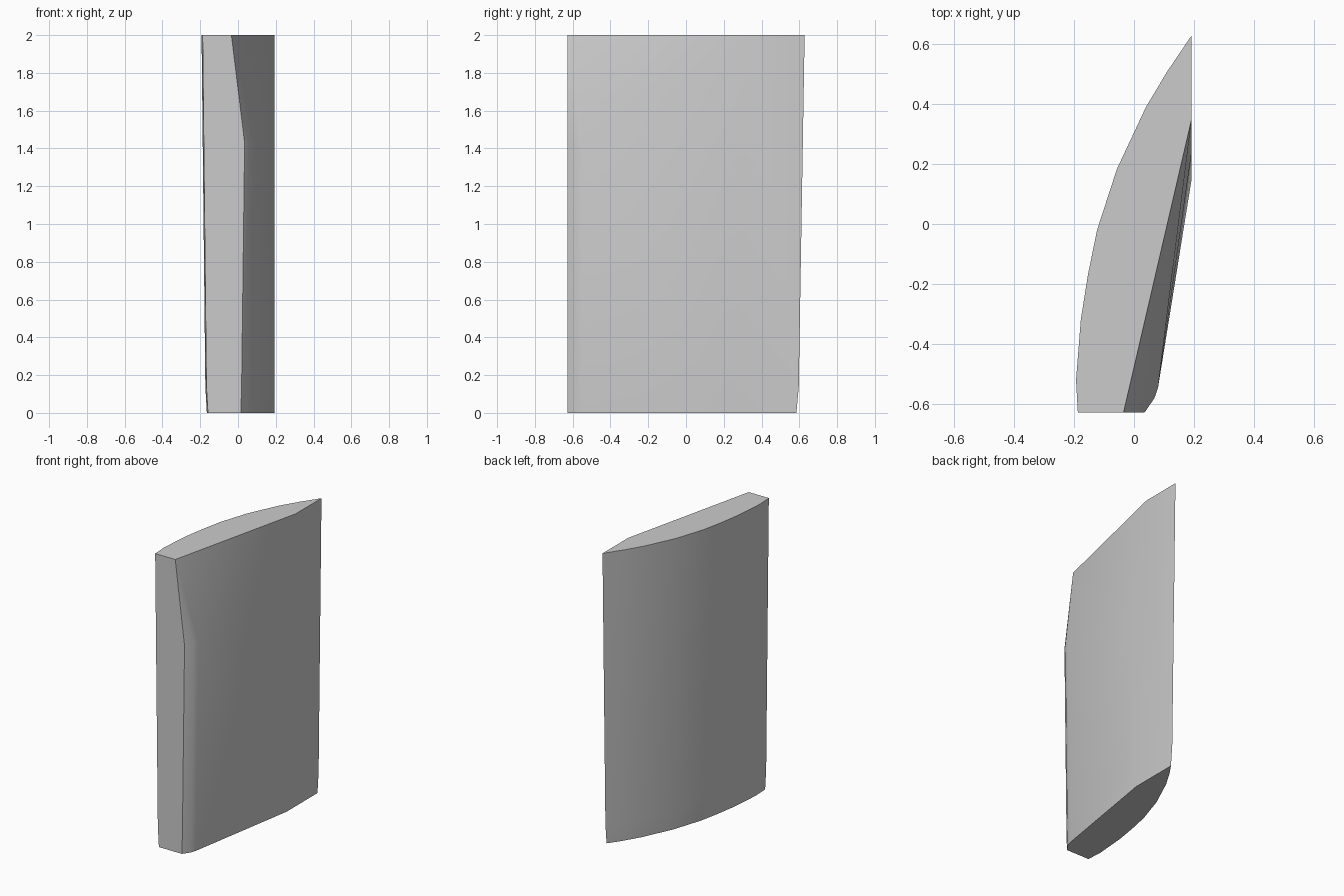
import bpy, bmesh, math

cube = bpy.data.objects.get("Cube")
if cube:
    bpy.data.objects.remove(cube, do_unlink=True)

FRONT = -0.628   # flat front plane
SIDE = 0.192     # flat plane on the left side

# Plain grey material
grey = bpy.data.materials.new("plain_grey")
grey.use_nodes = True
colour = (0.6, 0.6, 0.6, 1)
grey.diffuse_color = colour
grey.node_tree.nodes["Principled BSDF"].inputs["Base Color"].default_value = colour

# Curved side in plan, from the front edge to the rear edge
curve = [(-0.187, FRONT), (-0.193, -0.52), (-0.177, -0.317), (-0.153, -0.167),
         (-0.123, -0.02), (-0.057, 0.183), (0.04, 0.39), (0.11, 0.507)]


def curved_ring(z, inset):
    """Curved side at one height, moved inward and clipped by the flat side."""
    ring = [(x + inset, y, z) for x, y in curve]
    ring.append((SIDE, 0.628 - 1.55 * inset, z))
    return ring


def edge_ring(z, x):
    """Rounded front corner of the flat side at one height."""
    return [(x, FRONT, z), (x + 0.033, -0.58, z), (x + 0.045, -0.545, z)]


# Points of the convex blade
points = curved_ring(0, 0.028) + curved_ring(0.14, 0.02) + curved_ring(2, 0)
points += edge_ring(0, 0.015) + edge_ring(0.14, 0.019) + edge_ring(1.43, 0.035)
# Front edge of the flat side facet, and the upper bevel corner
points += [(SIDE, 0.25, 0), (SIDE, 0.15, 0.14), (SIDE, 0.24, 1.2),
           (SIDE, 0.35, 2), (-0.035, FRONT, 2)]

bm = bmesh.new()
for p in points:
    bm.verts.new(p)
hull = bmesh.ops.convex_hull(bm, input=bm.verts[:], use_existing_faces=False)
loose = [v for v in bm.verts if not v.link_faces]
bmesh.ops.delete(bm, geom=loose, context='VERTS')
bmesh.ops.dissolve_limit(bm, angle_limit=math.radians(0.3),
                         verts=bm.verts[:], edges=bm.edges[:])
bmesh.ops.recalc_face_normals(bm, faces=bm.faces[:])

mesh = bpy.data.meshes.new("blade_block")
bm.to_mesh(mesh)
bm.free()
mesh.materials.append(grey)
blade = bpy.data.objects.new("blade_block", mesh)
bpy.context.collection.objects.link(blade)

# Smooth shading with sharp outer edges
bpy.ops.object.select_all(action='DESELECT')
blade.select_set(True)
bpy.context.view_layer.objects.active = blade
bpy.ops.object.shade_smooth_by_angle(angle=math.radians(30))
